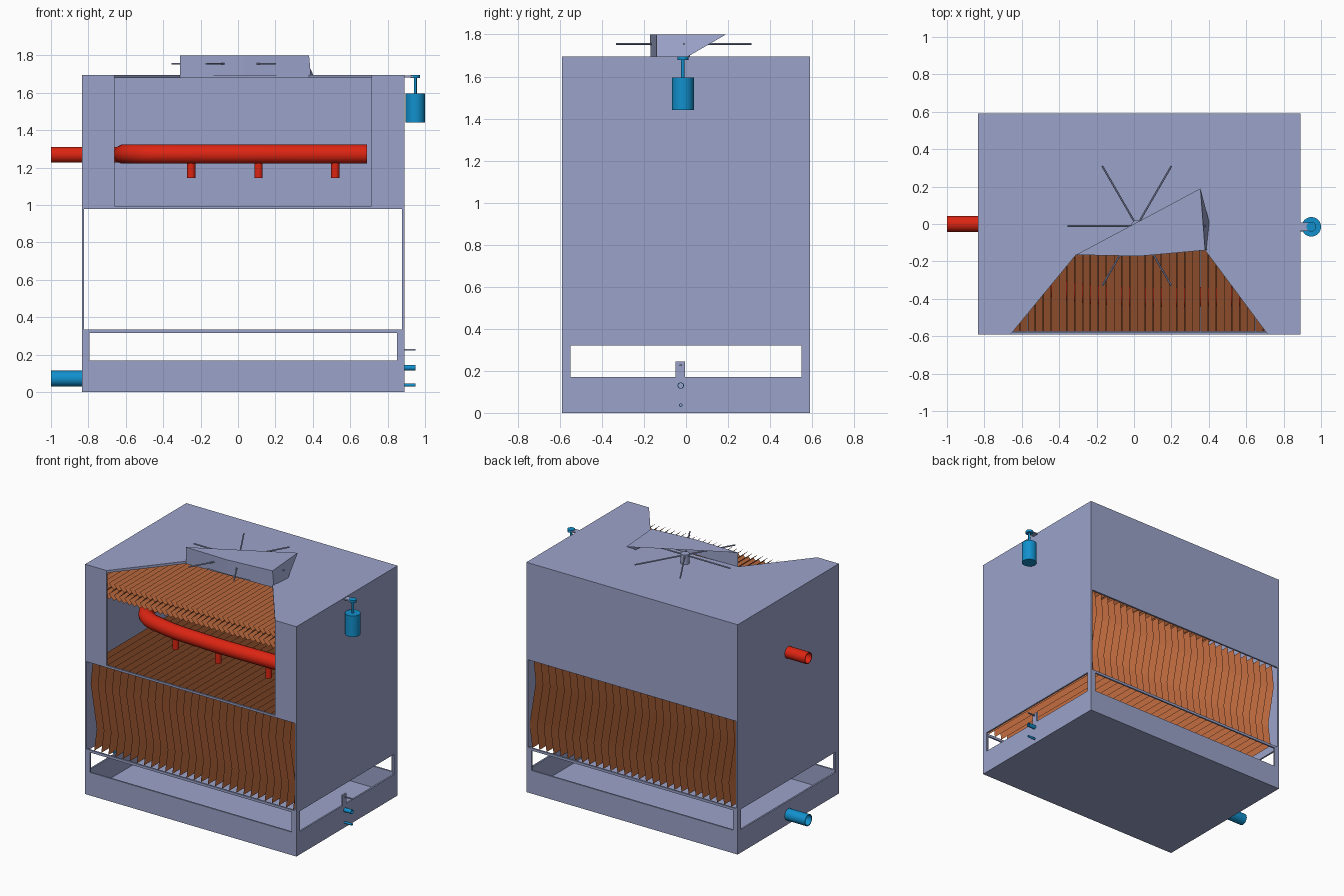
import bpy, bmesh, math
from mathutils import Vector

cube = bpy.data.objects.get("Cube")
if cube:
    bpy.data.objects.remove(cube, do_unlink=True)


def material(name, rgb):
    m = bpy.data.materials.new(name)
    m.use_nodes = True
    color = (*rgb, 1)
    m.diffuse_color = color
    m.node_tree.nodes["Principled BSDF"].inputs["Base Color"].default_value = color
    return m


STEEL = material("lavender steel", (0.33, 0.37, 0.59))
FILL = material("copper orange", (0.58, 0.165, 0.055))
HOT = material("hot red", (0.72, 0.018, 0.006))
COLD = material("cold blue", (0.006, 0.28, 0.61))


def finish(name, bm, mat, smooth=False):
    me = bpy.data.meshes.new(name)
    bm.to_mesh(me)
    bm.free()
    me.materials.append(mat)
    ob = bpy.data.objects.new(name, me)
    bpy.context.collection.objects.link(ob)
    if smooth:
        bpy.ops.object.select_all(action="DESELECT")
        bpy.context.view_layer.objects.active = ob
        ob.select_set(True)
        bpy.ops.object.shade_smooth_by_angle(angle=math.radians(40))
    return ob


def box(name, lo, hi, mat=STEEL):
    bm = bmesh.new()
    bmesh.ops.create_cube(bm, size=1)
    for v in bm.verts:
        v.co = [(a + b) / 2 + c * (b - a) for a, b, c in zip(lo, hi, v.co)]
    return finish(name, bm, mat)


def rod(name, start, end, radius, mat, bore=0, sides=24):
    """Solid cylinder, or a tube closed at its start when a bore is given."""
    a, b = Vector(start), Vector(end)
    turn = (b - a).to_track_quat("Z", "Y")
    length = (b - a).length
    bm = bmesh.new()
    profile = [(radius, 0), (radius, length)]
    if bore:
        profile += [(bore, length), (bore, 0.01)]
    rings = []
    for r, h in profile:
        rings.append([bm.verts.new(a + turn @ Vector((
            r * math.cos(math.tau * i / sides), r * math.sin(math.tau * i / sides), h)))
            for i in range(sides)])
    for p, q in zip(rings, rings[1:]):
        for i in range(sides):
            j = (i + 1) % sides
            bm.faces.new((p[i], p[j], q[j], q[i]))
    bm.faces.new(rings[0][::-1])
    bm.faces.new(rings[-1])
    return finish(name, bm, mat, True)


def sheets(name, first, step, count, profile, y):
    """Row of thin zigzag lamellae running front to back."""
    bm = bmesh.new()
    for k in range(count):
        rows = [[bm.verts.new((first + k * step + dx, s * y, z)) for s in (-1, 1)]
                for dx, z in profile]
        for p, q in zip(rows, rows[1:]):
            bm.faces.new((p[0], p[1], q[1], q[0]))
    return finish(name, bm, FILL)


def prism(name, outline, z0, z1, mat=STEEL):
    bm = bmesh.new()
    face = bm.faces.new([bm.verts.new((x, y, z0)) for x, y in outline])
    ext = bmesh.ops.extrude_face_region(bm, geom=[face])
    for v in ext["geom"]:
        if isinstance(v, bmesh.types.BMVert):
            v.co.z = z1
    bmesh.ops.recalc_face_normals(bm, faces=bm.faces)
    return finish(name, bm, mat)


L, R, Y, T = -0.835, 0.89, 0.59, 0.012   # casing left, right, half depth, wall
TOP, MID, LOW, BASIN = 1.69, 0.99, 0.33, 0.17

# Basin: floor and four walls
box("basin_floor", (L, -Y, 0), (R, Y, T))
for side, x in (("right", L), ("left", R - T)):
    box(f"basin_{side}_wall", (x, -Y, 0), (x + T, Y, BASIN))
    box(f"casing_{side}_wall", (x, -Y, LOW - 0.01), (x + T, Y, TOP))
for side, y in (("front", -Y), ("back", Y - T)):
    box(f"basin_{side}_wall", (L, y, 0), (R, y + T, BASIN))
    box(f"{side}_lower_rail", (L, y, LOW - 0.013), (R, y + T, LOW + 0.005))
    box(f"{side}_upper_rail", (L, y, MID - 0.01), (R, y + T, MID + 0.005))
    # Corner posts framing the air inlets
    for side_x, x0, x1 in (("right", L, L + 0.04), ("left", R - 0.04, R)):
        box(f"{side}_{side_x}_post", (x0, y, BASIN), (x1, y + T, LOW))
        outer = x0 if side_x == "right" else x1 - T
        ya, yb = (-Y, -Y + 0.04) if y < 0 else (Y - 0.04, Y)
        box(f"{side}_{side_x}_side_post", (outer, ya, BASIN), (outer + T, yb, LOW))

# Upper casing: back wall, front panels beside the opening, cut roof
box("back_wall", (L, Y - T, MID), (R, Y, TOP))
box("front_right_panel", (L, -Y, MID), (-0.66, -Y + T, TOP))
box("front_left_panel", (0.715, -Y, MID), (R, -Y + T, TOP))
prism("roof", [(L, -Y), (-0.66, -Y), (-0.31, -0.165), (0.38, -0.14),
               (0.715, -Y), (R, -Y), (R, Y), (L, Y)], TOP - T, TOP + 0.006)

# Fill pack and drift eliminator
sheets("fill_pack", -0.80, 0.058, 29,
       [(0.018, MID), (0, 0.82), (0.05, 0.5), (0.028, LOW)], 0.575)
sheets("drift_eliminator", L + 0.015, 0.042, 40,
       [(0, 1.6), (0.04, 1.56), (0, 1.52), (0.04, 1.48)], 0.575)

# Remaining part of the fan stack, open at the back
bm = bmesh.new()
a, b, c, e, f, g = [bm.verts.new(p) for p in (
    (-0.31, -0.165, 1.8), (0.38, -0.14, 1.8), (0.355, 0.19, 1.8),
    (0.405, 0, TOP), (0.39, -0.14, TOP), (-0.31, -0.165, TOP))]
m0, m1 = bm.verts.new((0.03, -0.172, 1.8)), bm.verts.new((0.03, -0.168, TOP))
for loop in ((a, m0, b, c), (g, m1, m0, a), (m1, f, b, m0), (f, e, c, b)):
    bm.faces.new(loop)
finish("fan_stack", bm, STEEL)

# Fan: hub with six thin blades
hub = Vector((0.015, -0.01, 1.755))
rod("fan_hub", hub - Vector((0, 0, 0.06)), hub + Vector((0, 0, 0.012)), 0.03, STEEL)
for k in range(6):
    ang = math.radians(60 * k)
    d = Vector((math.cos(ang), math.sin(ang), 0))
    rod(f"fan_blade_{k + 1}", hub + d * 0.025, hub + d * 0.37, 0.005, STEEL, sides=6)

# Fan motor hanging at the left side, with shaft, pulley and belt
mx, my = 0.948, -0.015
rod("fan_motor", (mx, my, 1.44), (mx, my, 1.595), 0.052, COLD, sides=32)
rod("motor_shaft", (mx, my, 1.59), (mx, my, 1.685), 0.008, COLD)
rod("motor_pulley", (mx, my, 1.678), (mx, my, 1.696), 0.026, COLD)
box("drive_belt", (R - 0.01, my - 0.022, 1.683), (mx, my + 0.022, 1.692))

# Hot water inlet and the curved spray header
rod("hot_inlet_pipe", (-0.6, 0, 1.268), (-1, 0, 1.268), 0.042, HOT, 0.036)
curve = bpy.data.curves.new("spray_header", "CURVE")
curve.dimensions = "3D"
curve.bevel_depth = 0.052
curve.bevel_resolution = 5
curve.use_fill_caps = True
path = [(-0.605, 0), (-0.605, -0.17), (-0.54, -0.29), (-0.36, -0.355),
        (-0.05, -0.385), (0.69, -0.385)]
spline = curve.splines.new("BEZIER")
spline.bezier_points.add(len(path) - 1)
for p, (x, y) in zip(spline.bezier_points, path):
    p.co = (x, y, 1.272)
    p.handle_left_type = p.handle_right_type = "AUTO"
curve.materials.append(HOT)
header = bpy.data.objects.new("spray_header", curve)
bpy.context.collection.objects.link(header)
for k, (x, y) in enumerate(((-0.25, -0.368), (0.11, -0.385), (0.52, -0.385))):
    rod(f"spray_nozzle_{k + 1}", (x, y, 1.25), (x, y, 1.145), 0.022, HOT, 0.017)

# Cold water outlet, make-up pipe, drain pipe and float bracket
rod("cold_outlet_pipe", (L + 0.01, 0, 0.072), (-1, 0, 0.072), 0.042, COLD, 0.036)
rod("makeup_pipe", (R - 0.01, -0.025, 0.13), (0.95, -0.025, 0.13), 0.015, COLD, 0.012)
rod("drain_pipe", (R - 0.01, -0.025, 0.037), (0.95, -0.025, 0.037), 0.008, COLD, 0.005)
box("float_bracket", (R - T, -0.05, BASIN - 0.01), (R, -0.005, 0.245))
box("float_arm", (R, -0.03, 0.222), (0.95, -0.02, 0.229))
